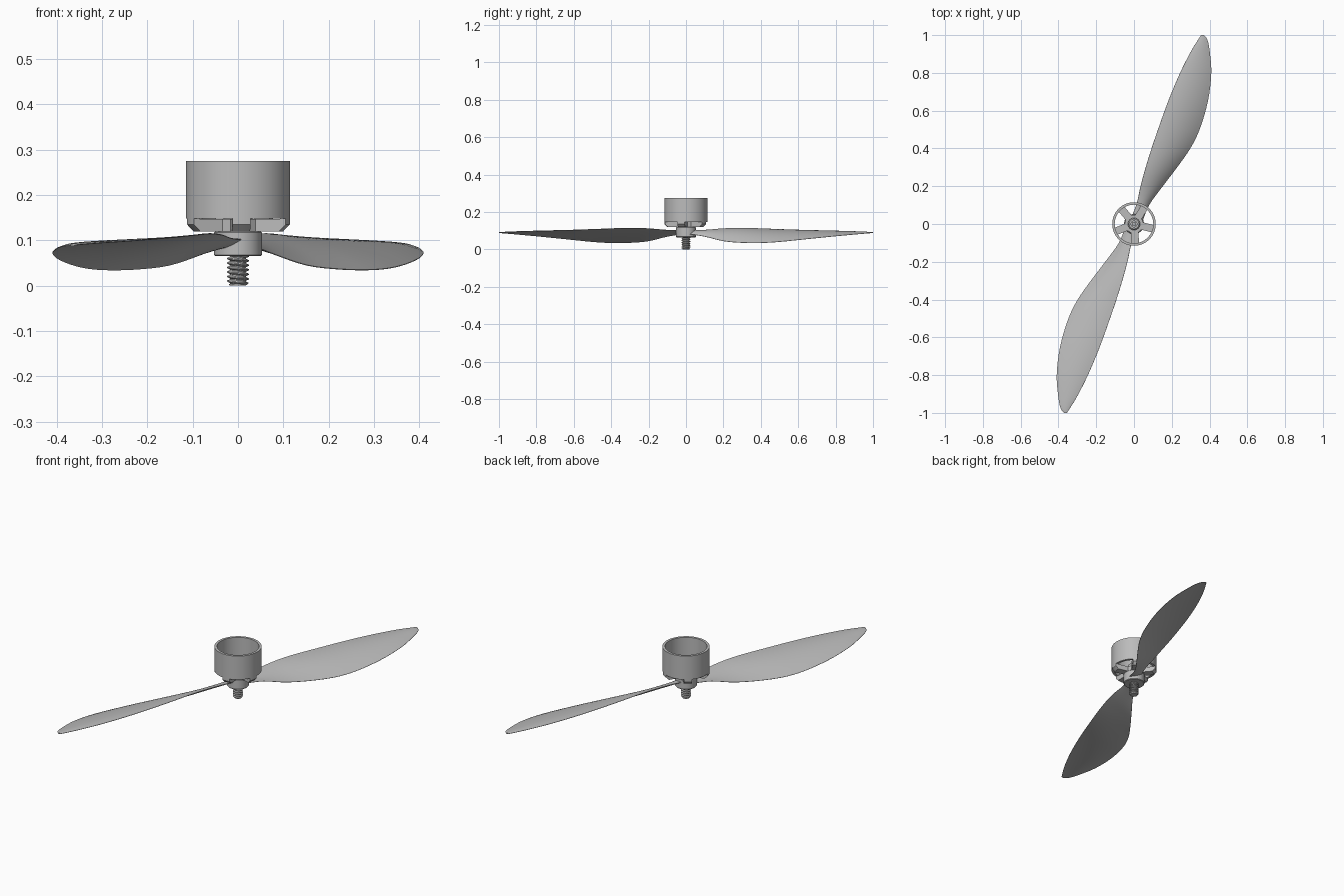
import bpy, bmesh, math
from mathutils import Vector, Matrix

if "Cube" in bpy.data.objects:
    bpy.data.objects.remove(bpy.data.objects["Cube"])

grey = bpy.data.materials.new("plain grey")
grey.use_nodes = True
grey.diffuse_color = (0.5, 0.5, 0.5, 1)
grey.node_tree.nodes["Principled BSDF"].inputs["Base Color"].default_value = (0.5, 0.5, 0.5, 1)


def finish(name, bm, smooth=True):
    """Turn a bmesh into a grey object, smooth with sharp edges kept."""
    bmesh.ops.remove_doubles(bm, verts=bm.verts, dist=1e-5)
    bmesh.ops.recalc_face_normals(bm, faces=bm.faces)
    mesh = bpy.data.meshes.new(name)
    bm.to_mesh(mesh)
    bm.free()
    mesh.materials.append(grey)
    ob = bpy.data.objects.new(name, mesh)
    bpy.context.collection.objects.link(ob)
    if smooth:
        bpy.ops.object.select_all(action='DESELECT')
        ob.select_set(True)
        bpy.context.view_layer.objects.active = ob
        bpy.ops.object.shade_smooth_by_angle(angle=math.radians(35))
    return ob


def skin(bm, rows, wrap):
    """Join rows of points with quads."""
    grid = [[bm.verts.new(p) for p in row] for row in rows]
    for a, b in zip(grid, grid[1:]):
        for i in range(len(a) if wrap else len(a) - 1):
            j = (i + 1) % len(a)
            bm.faces.new((a[i], a[j], b[j], b[i]))
    return grid


def lathe(name, profile, steps=64):
    """Spin a closed (radius, z) profile about z."""
    bm = bmesh.new()
    rows = []
    for k in range(steps + 1):
        a = math.tau * k / steps
        rows.append([(r * math.cos(a), r * math.sin(a), z) for r, z in profile])
    skin(bm, rows, True)
    return finish(name, bm)


# Motor bell: open cup with a floor, then five windows leaving spokes
bell = lathe("motor_bell", [(0.02, 0.12), (0.10, 0.12), (0.115, 0.135), (0.115, 0.275),
                            (0.102, 0.275), (0.102, 0.147), (0.02, 0.147)])
SPOKES, HALF_SPOKE, FIRST = 5, 0.02, math.radians(-86)
bm = bmesh.new()
half = math.pi / SPOKES
apex = HALF_SPOKE / math.sin(half)
for k in range(SPOKES):
    turn = Matrix.Rotation(FIRST + half * (2 * k + 1), 3, 'Z')
    near, far = 0.048, 0.2
    outline = [(x, s * (x - apex) * math.tan(half)) for x, s in ((near, -1), (far, -1), (far, 1), (near, 1))]
    rows = [[turn @ Vector((x, y, z)) for x, y in outline] for z in (0.10, 0.148)]
    low, high = skin(bm, rows, True)
    bm.faces.new(low)
    bm.faces.new(high)
cutter = finish("window_cutter", bm, False)
cutter.hide_render = True
cutter.hide_viewport = True
cut = bell.modifiers.new("windows", 'BOOLEAN')
cut.object = cutter
cut.solver = 'EXACT'

# Bearing tube inside the bell, and the propeller hub below it
lathe("bearing_tube", [(0.016, 0.13), (0.032, 0.13), (0.032, 0.17), (0.026, 0.175), (0.016, 0.175)], 40)
lathe("motor_collar", [(0.01, 0.11), (0.034, 0.11), (0.034, 0.13), (0.01, 0.13)], 40)
lathe("propeller_hub", [(0.01, 0.065), (0.05, 0.065), (0.053, 0.068), (0.053, 0.117), (0.05, 0.12), (0.01, 0.12)])
lathe("motor_shaft", [(0, 0.06), (0.012, 0.06), (0.012, 0.20), (0, 0.20)], 24)

# Threaded stud: radius follows a helix
PITCH, LENGTH, STEPS = 0.01, 0.068, 32
bm = bmesh.new()
rows = []
for k in range(82):
    z = LENGTH * k / 81
    row = []
    for i in range(STEPS):
        phase = (z / PITCH + i / STEPS) % 1
        tooth = min(1, max(0, 1.5 - abs(phase - 0.5) * 4))
        r = min(0.018 + 0.006 * tooth, 0.018 + z)
        a = math.tau * i / STEPS
        row.append((r * math.cos(a), r * math.sin(a), z))
    rows.append(row)
grid = skin(bm, rows, True)
bm.faces.new(grid[0])
bm.faces.new(grid[-1])
finish("threaded_stud", bm)

# Blade stations: y, high edge x and z, low edge x and z
STATIONS = [Vector(s) for s in (
    (0.0, -0.03, 0.10, 0.04, 0.085),
    (0.10, 0.012, 0.104, 0.08, 0.069),
    (0.20, 0.035, 0.112, 0.152, 0.045),
    (0.30, 0.062, 0.115, 0.228, 0.036),
    (0.40, 0.093, 0.112, 0.298, 0.035),
    (0.50, 0.127, 0.108, 0.347, 0.041),
    (0.65, 0.181, 0.103, 0.391, 0.056),
    (0.80, 0.244, 0.098, 0.409, 0.071),
    (0.92, 0.305, 0.094, 0.400, 0.082),
    (0.98, 0.342, 0.091, 0.387, 0.087),
    (1.0, 0.355, 0.090, 0.370, 0.089))]


def spline(points, per):
    """Pass a smooth curve through the stations."""
    out = []
    for i in range(len(points) - 1):
        p, q = points[i], points[i + 1]
        before, after = points[max(i - 1, 0)], points[min(i + 2, len(points) - 1)]
        for k in range(per):
            t = k / per
            # slopes scaled by y spacing so uneven stations stay even
            m = (q - before) * ((q[0] - p[0]) / (q[0] - before[0]))
            n = (after - p) * ((q[0] - p[0]) / (after[0] - p[0]))
            out.append(p * (2*t**3 - 3*t*t + 1) + m * (t**3 - 2*t*t + t)
                       + q * (3*t*t - 2*t**3) + n * (t**3 - t*t))
    return out + [points[-1]]


def blade(name, angle):
    turn = Matrix.Rotation(angle, 3, 'Z')
    bm = bmesh.new()
    rows = []
    for y, xa, za, xb, zb in spline(STATIONS, 4):
        a, b = Vector((xa, y, za)), Vector((xb, y, zb))
        chord = b - a
        up = Vector((-chord.z, 0, chord.x)).normalized()
        camber, thick = 0.05 * chord.length, 0.003 + 0.012 * (1 - y)
        row = []
        ts = [i / 10 for i in range(11)]
        for side, params in ((1, ts), (-1, ts[::-1])):
            for t in params:
                bulge = 4 * t * (1 - t)
                offset = camber * bulge + side * (0.0008 + thick * bulge / 2)
                row.append(turn @ (a + chord * t + up * offset))
        rows.append(row)
    grid = skin(bm, rows, True)
    bm.faces.new(grid[0])
    bm.faces.new(grid[-1])
    finish(name, bm)


# Two opposite blades
blade("back_blade", 0)
blade("front_blade", math.pi)
